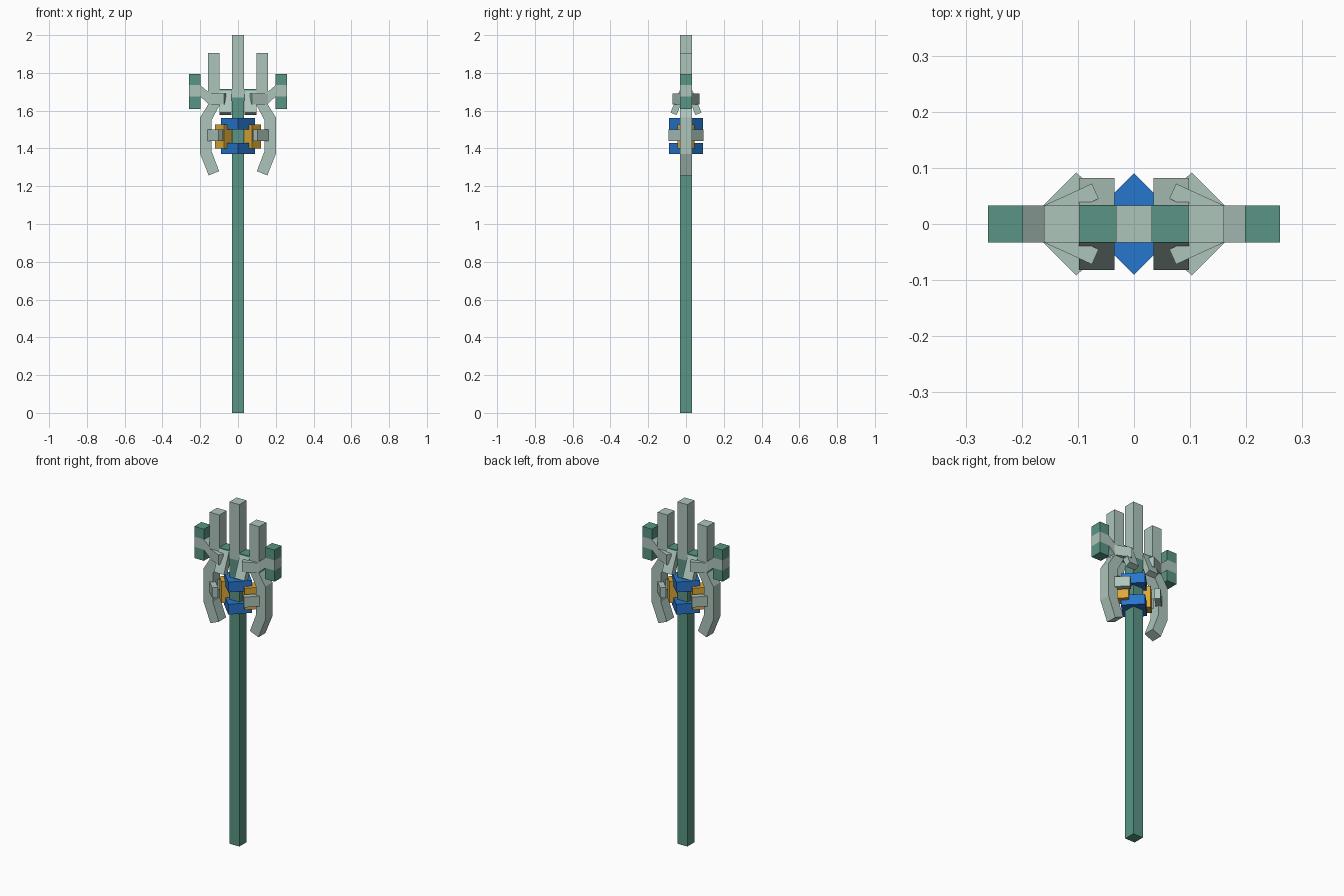
import bpy, bmesh, math
from mathutils import Matrix, Vector

if "Cube" in bpy.data.objects:
    bpy.data.objects.remove(bpy.data.objects["Cube"])


def material(name, rgb):
    m = bpy.data.materials.new(name)
    m.use_nodes = True
    m.diffuse_color = (*rgb, 1)
    m.node_tree.nodes["Principled BSDF"].inputs["Base Color"].default_value = (*rgb, 1)
    return m


PALE = material("pale sage", (0.42, 0.56, 0.50))
GREEN = material("deep green", (0.10, 0.30, 0.235))
BLUE = material("blue", (0.02, 0.18, 0.61))
GOLD = material("gold", (0.72, 0.40, 0.04))
HALF = 0.033  # half depth shared by all bars


def finish(bm, name, mat):
    bmesh.ops.recalc_face_normals(bm, faces=bm.faces[:])
    mesh = bpy.data.meshes.new(name)
    bm.to_mesh(mesh)
    bm.free()
    mesh.materials.append(mat)
    ob = bpy.data.objects.new(name, mesh)
    bpy.context.collection.objects.link(ob)
    return ob


def box(name, centre, size, mat, angle=0, axis='Z'):
    bm = bmesh.new()
    turn = Matrix.Rotation(math.radians(angle), 4, axis)
    scale = Matrix.Diagonal((*size, 1))
    bmesh.ops.create_cube(bm, size=1, matrix=Matrix.Translation(centre) @ turn @ scale)
    return finish(bm, name, mat)


def prism(name, points, offset, mat):
    """Extrude a closed outline of 3D points along an offset."""
    bm = bmesh.new()
    face = bm.faces.new([bm.verts.new(p) for p in points])
    new = bmesh.ops.extrude_face_region(bm, geom=[face], use_keep_orig=True)["geom"]
    bmesh.ops.translate(bm, vec=offset, verts=[v for v in new if isinstance(v, bmesh.types.BMVert)])
    return finish(bm, name, mat)


def span(name, x, z, mat):
    """Bar of the shared depth between two x and two z values."""
    return box(name, ((x[0] + x[1]) / 2, 0, (z[0] + z[1]) / 2),
               (abs(x[1] - x[0]), 2 * HALF, z[1] - z[0]), mat)


def diamond(name, x, radius, z, mat):
    side = radius * math.sqrt(2)
    return box(name, (x, 0, (z[0] + z[1]) / 2), (side, side, z[1] - z[0]), mat, 45)


# Shaft, centre prong and cross block
span("shaft", (-0.032, 0.032), (0, 1.67), GREEN)
span("centre_prong", (-0.032, 0.032), (1.67, 2), PALE)
for side, s in (("left", 1), ("right", -1)):
    span(side + "_cross_block", (s * 0.032, s * 0.098), (1.65, 1.715), GREEN)

# Blue collars
diamond("lower_collar", 0, 0.09, (1.37, 1.43), BLUE)
diamond("upper_collar", 0, 0.09, (1.50, 1.56), BLUE)

for side, s in (("left", 1), ("right", -1)):
    # Gold blocks held by angled guards
    diamond(side + "_gold_block", s * 0.075, 0.046, (1.40, 1.527), GOLD)
    guard = [(0.103, 0.092), (0.195, 0), (0.103, -0.092),
             (0.08, -0.07), (0.15, 0), (0.08, 0.07)]
    prism(side + "_guard", [(s * x, y, 1.44) for x, y in guard], (0, 0, 0.06), PALE)

    # Upright side prong
    span(side + "_prong", (s * 0.097, s * 0.16), (1.63, 1.905), PALE)

    # Outer block with a pale middle band
    for part, z, mat in (("lower", (1.61, 1.675), GREEN), ("middle", (1.675, 1.735), PALE),
                         ("upper", (1.735, 1.795), GREEN)):
        span(f"{side}_outer_block_{part}", (s * 0.198, s * 0.26), z, mat)

    # Strut from the prong to the outer block
    strut = [(0.125, 1.63), (0.15, 1.63), (0.2, 1.675), (0.2, 1.735), (0.125, 1.672)]
    prism(side + "_strut", [(s * x, -HALF, z) for x, z in strut], (0, 2 * HALF, 0), PALE)

    # Downward hooked claw
    claw = [(0.15, 1.645), (0.2, 1.565), (0.2, 1.37), (0.155, 1.257),
            (0.1, 1.28), (0.14, 1.385), (0.14, 1.55), (0.097, 1.63)]
    prism(side + "_claw", [(s * x, -HALF, z) for x, z in claw], (0, 2 * HALF, 0), PALE)

    for end, t in (("back", 1), ("front", -1)):
        # Finger reaching inward and outward from the prong
        finger = [(0.16, 0.033), (0.075, 0.072), (0.063, 0.045), (0.12, 0.02)]
        prism(f"{side}_{end}_finger", [(s * x, t * y, 1.632) for x, y in finger],
              (0, 0, 0.06), PALE)
        # Flared plate hanging from the cross block
        plate = [(0.033, 1.708), (0.082, 1.59), (0.05, 1.577), (0.005, 1.69)]
        prism(f"{side}_{end}_plate", [(s * 0.035, t * y, z) for y, z in plate],
              (s * 0.063, 0, 0), PALE)
